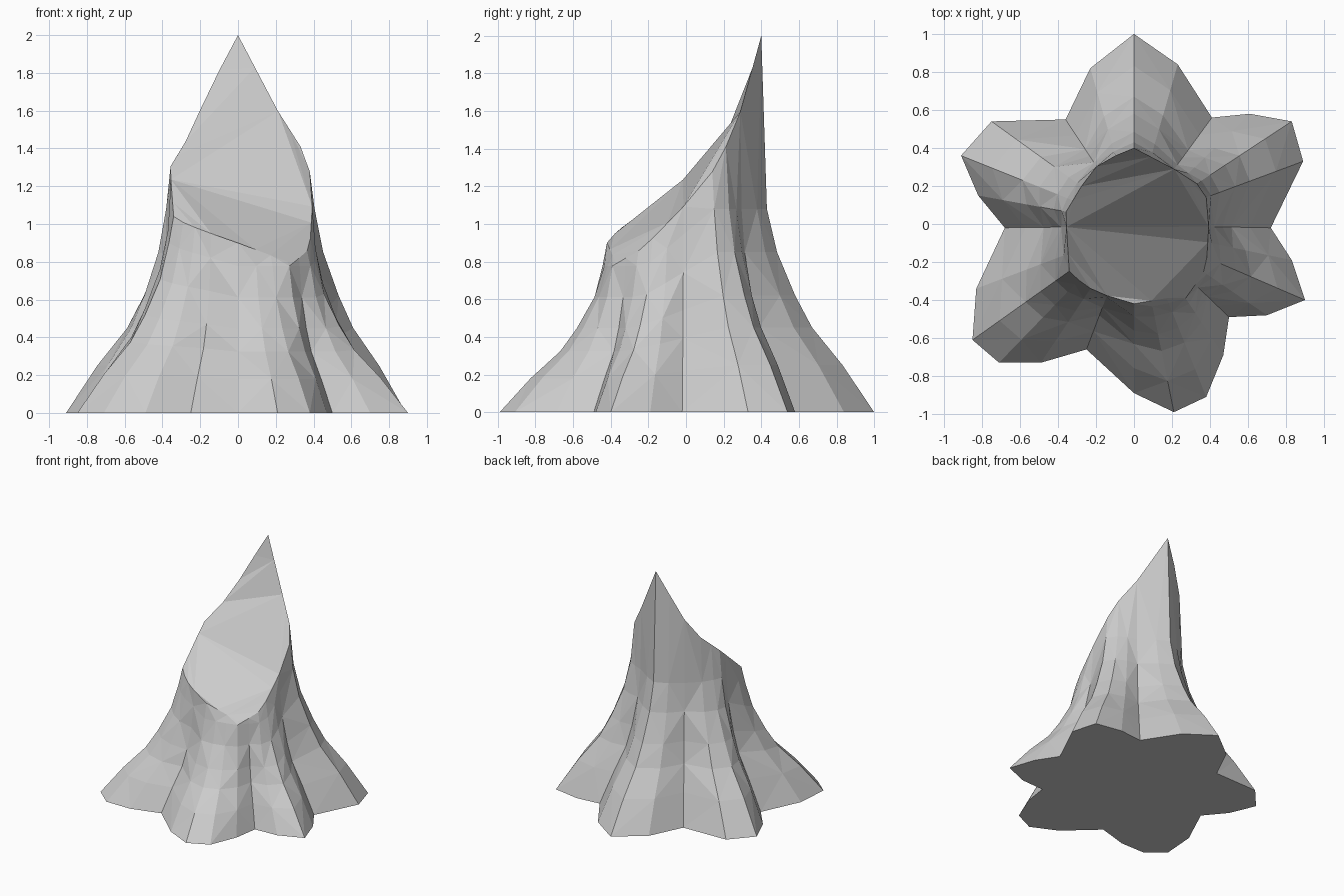
import bpy, bmesh, math
from mathutils import Vector

default_cube = bpy.data.objects.get("Cube")
if default_cube:
    bpy.data.objects.remove(default_cube, do_unlink=True)

# One plain grey for the whole stump
grey = bpy.data.materials.new("stone grey")
grey.use_nodes = True
colour = (0.6, 0.6, 0.6, 1)
grey.diffuse_color = colour
grey.node_tree.nodes["Principled BSDF"].inputs["Base Color"].default_value = colour

# Root outline on the ground, counter-clockwise from the left side
ROOTS = [(.72, -.02), (.89, .33), (.83, .54), (.61, .58), (.41, .56), (.23, .84),
         (0, 1), (-.23, .82), (-.36, .55), (-.75, .54), (-.91, .36), (-.82, .15),
         (-.68, -.02), (-.83, -.34), (-.85, -.61), (-.71, -.73), (-.49, -.73),
         (-.25, -.66), (0, -.89), (.21, -.99), (.38, -.91), (.47, -.69),
         (.5, -.49), (.7, -.48), (.9, -.4), (.83, -.19)]
VALLEYS = {0, 4, 8, 12, 17, 22}

# Sloping broken rim, rising to a point at the back
RIM = [(.4, .1, 1.21), (.35, .2, 1.38), (.21, .29, 1.6), (0, .4, 2),
       (-.17, .33, 1.68), (-.24, .26, 1.5), (-.36, .06, 1.3), (-.34, -.26, 1.03),
       (-.2, -.36, .97), (0, -.42, .9), (.29, -.37, .79), (.38, -.23, .87)]

# Flare of the roots: (height, share of the spread left)
FLARE = [(0, 1), (.25, .72), (.45, .45), (.62, .3), (.85, .14), (1.08, .05)]


def heading(p):
    return math.atan2(p[1], p[0]) % math.tau


def rim_point(angle):
    """Point on the rim in a given direction."""
    for i, a in enumerate(RIM):
        b = RIM[(i + 1) % len(RIM)]
        span = (heading(b) - heading(a)) % math.tau
        offset = (angle - heading(a)) % math.tau
        if offset <= span:
            return Vector(a).lerp(Vector(b), offset / span)
    return Vector(RIM[0])


def column(bm, index, root):
    """Vertices running from a root tip up to the rim."""
    top = rim_point(heading(root))
    squash = max(.72, min(1, top.z / 1.25))
    verts = []
    for height, spread in FLARE:
        if index in VALLEYS:
            spread **= 1.25
        x = top.x + (root[0] - top.x) * spread
        y = top.y + (root[1] - top.y) * spread
        verts.append(bm.verts.new((x, y, height * squash)))
    verts.append(bm.verts.new(top))
    return verts


# Stump: root columns skinned together, closed by the slanted cut and the base
bm = bmesh.new()
columns = [column(bm, i, root) for i, root in enumerate(ROOTS)]
for i, left in enumerate(columns):
    right = columns[(i + 1) % len(columns)]
    for j in range(len(left) - 1):
        quad = [left[j], right[j], right[j + 1], left[j + 1]]
        # alternate the diagonals for a chiselled look
        if (i + j) % 2:
            quad = quad[1:] + quad[:1]
        a, b, c, d = quad
        bm.faces.new((a, b, c))
        bm.faces.new((a, c, d))
bm.faces.new([c[0] for c in reversed(columns)])
cut = bm.faces.new([c[-1] for c in columns])
bmesh.ops.triangulate(bm, faces=[cut])
bmesh.ops.recalc_face_normals(bm, faces=bm.faces)

mesh = bpy.data.meshes.new("stump")
bm.to_mesh(mesh)
bm.free()
mesh.materials.append(grey)
stump = bpy.data.objects.new("stump", mesh)
bpy.context.collection.objects.link(stump)
